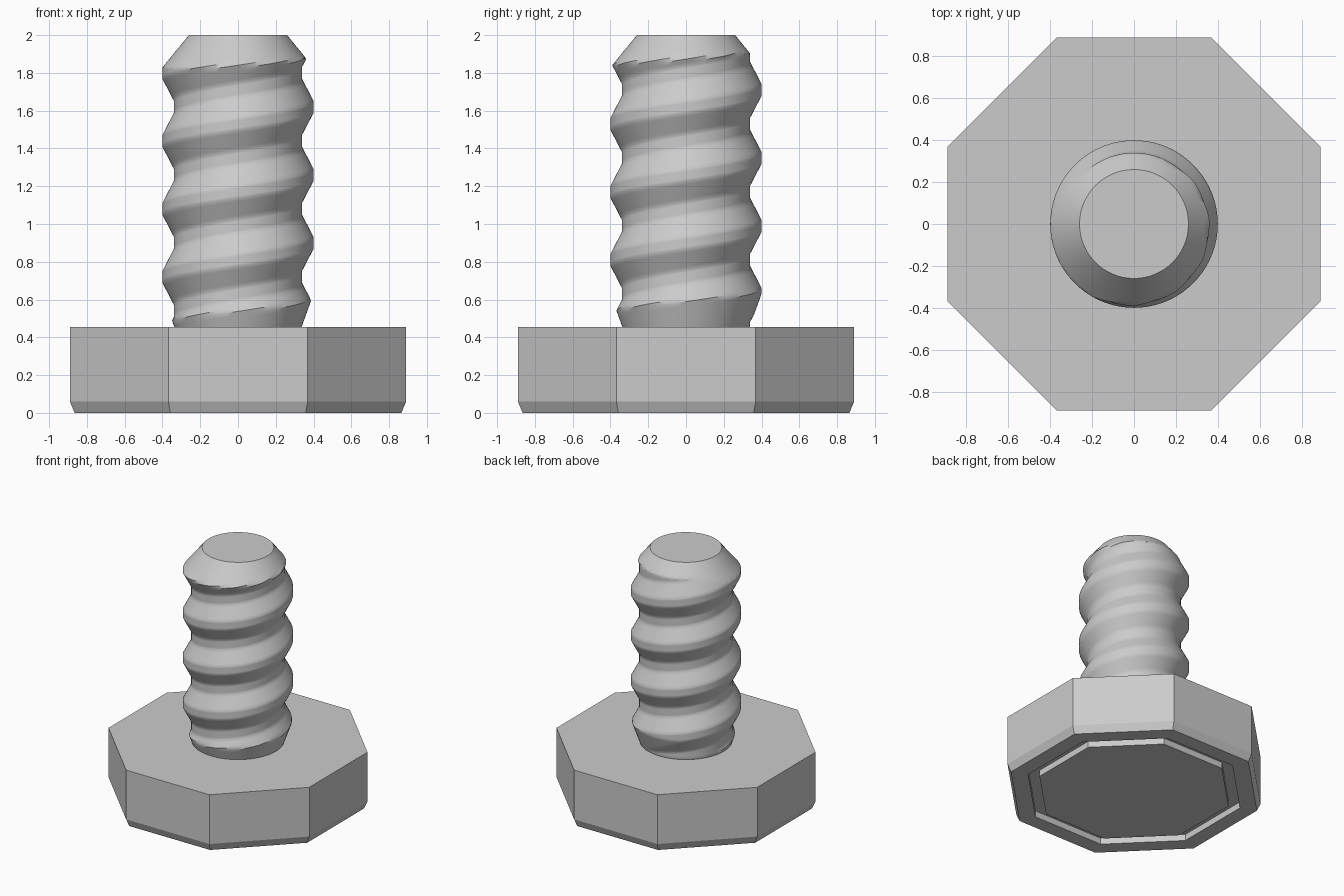
import bpy, bmesh, math

if "Cube" in bpy.data.objects:
    bpy.data.objects.remove(bpy.data.objects["Cube"])

metal = bpy.data.materials.new("grey_metal")
metal.diffuse_color = (0.6, 0.6, 0.6, 1)
metal.use_nodes = True
metal.node_tree.nodes["Principled BSDF"].inputs["Base Color"].default_value = metal.diffuse_color


def finish(bm, name):
    bmesh.ops.recalc_face_normals(bm, faces=bm.faces)
    me = bpy.data.meshes.new(name)
    bm.to_mesh(me)
    bm.free()
    me.materials.append(metal)
    ob = bpy.data.objects.new(name, me)
    bpy.context.collection.objects.link(ob)
    return ob


# Octagonal head: rings of (apothem, z), from the groove panel out and up to the top
bm = bmesh.new()
head_profile = [(0.665, 0), (0.665, 0.05), (0.745, 0.05), (0.745, 0),
                (0.865, 0), (0.89, 0.06), (0.89, 0.455)]
rings = []
for apothem, z in head_profile:
    r = apothem / math.cos(math.pi / 8)
    rings.append([bm.verts.new((r * math.cos((i + 0.5) * math.pi / 4),
                                r * math.sin((i + 0.5) * math.pi / 4), z))
                  for i in range(8)])
for a, b in zip(rings, rings[1:]):
    for i in range(8):
        j = (i + 1) % 8
        bm.faces.new((a[i], a[j], b[j], b[i]))
bm.faces.new(rings[0])
bm.faces.new(rings[-1])
finish(bm, "octagonal_head")

# Threaded shaft: helical rows following the thread, limited by cones at both ends
BASE, TOP, PITCH = 0.455, 2.0, 0.36
ROOT, CREST = 0.34, 0.40
SIDES, SUB = 128, 6
marks = [(-0.03, CREST), (0.03, CREST), (0.145, ROOT), (0.215, ROOT), (0.33, CREST)]
one_turn = []
for (z0, r0), (z1, r1) in zip(marks, marks[1:]):
    for s in range(SUB):
        t = s / SUB
        one_turn.append((z0 + (z1 - z0) * t, r0 + (r1 - r0) * t))
rows = [(z + PITCH * k, r) for k in range(7) for z, r in one_turn]


def thread_radius(z, rows_at):
    for (z0, r0), (z1, r1) in zip(rows_at, rows_at[1:]):
        if z0 <= z <= z1:
            return r0 + (r1 - r0) * (z - z0) / (z1 - z0)
    return ROOT


bm = bmesh.new()
columns = []
for i in range(SIDES + 1):
    turn = i / SIDES
    helix = [(z + 1.26 - 4 * PITCH + PITCH * turn, r) for z, r in rows]
    column = []
    for z, r in helix:
        if z < BASE or z > TOP:
            z = min(max(z, BASE), TOP)
            r = thread_radius(z, helix)
        r = min(r, 0.26 + (TOP - z) * 0.82, 0.337 + (z - BASE) * 0.36)
        a = turn * 2 * math.pi
        column.append(bm.verts.new((r * math.cos(a), r * math.sin(a), z)))
    columns.append(column)
for a, b in zip(columns, columns[1:]):
    for k in range(len(a) - 1):
        bm.faces.new((a[k], b[k], b[k + 1], a[k + 1]))
bmesh.ops.remove_doubles(bm, verts=bm.verts, dist=0.0004)
# flat tip
rim = [e for e in bm.edges if e.is_boundary and min(v.co.z for v in e.verts) > TOP - 0.001]
bmesh.ops.holes_fill(bm, edges=rim, sides=0)
shaft = finish(bm, "threaded_shaft")
bpy.context.view_layer.objects.active = shaft
shaft.select_set(True)
bpy.ops.object.shade_smooth_by_angle(angle=math.radians(30))
